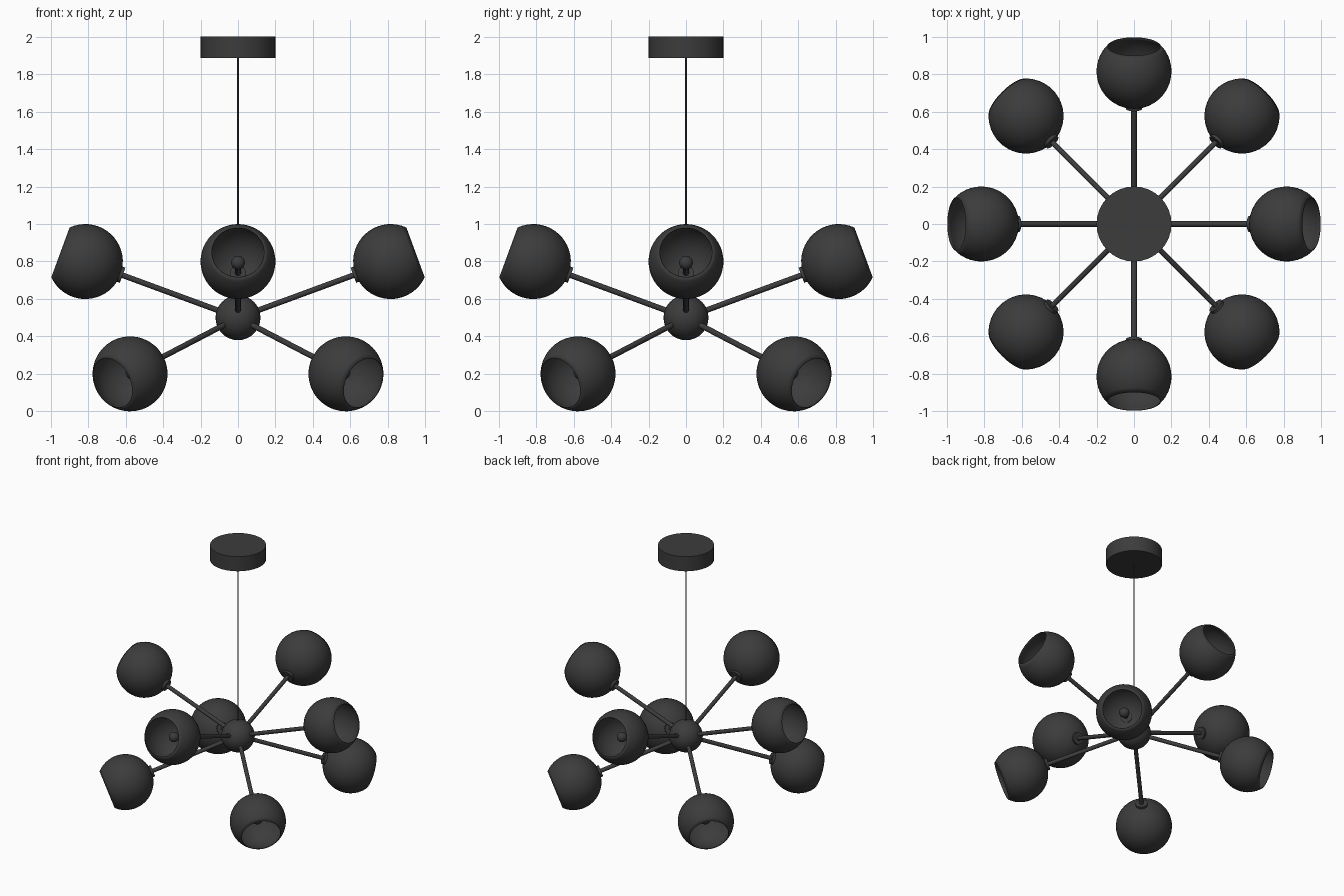
import bpy, bmesh, math
from mathutils import Vector, Matrix

cube = bpy.data.objects.get("Cube")
if cube:
    bpy.data.objects.remove(cube, do_unlink=True)

HUB = Vector((0, 0, 0.5))
REACH = 0.868            # hub centre to shade centre
TILT = math.radians(20.2)
SHADE_R = 0.2

black = bpy.data.materials.new("matte_black")
black.use_nodes = True
COLOUR = (0.045, 0.045, 0.045, 1)
black.diffuse_color = COLOUR
black.node_tree.nodes["Principled BSDF"].inputs["Base Color"].default_value = COLOUR


def finish(bm, name):
    mesh = bpy.data.meshes.new(name)
    bm.to_mesh(mesh)
    bm.free()
    mesh.materials.append(black)
    return mesh


def ball(name, radius, segments=32, rings=16):
    bm = bmesh.new()
    bmesh.ops.create_uvsphere(bm, u_segments=segments, v_segments=rings, radius=radius)
    return finish(bm, name)


def rod(name, radius, z0, z1, segments=16):
    bm = bmesh.new()
    bmesh.ops.create_cone(bm, cap_ends=True, segments=segments, radius1=radius,
                          radius2=radius, depth=z1 - z0,
                          matrix=Matrix.Translation((0, 0, (z0 + z1) / 2)))
    return finish(bm, name)


def open_shade(name):
    # Globe cut open at 45 degrees from its axis
    bm = bmesh.new()
    bmesh.ops.create_uvsphere(bm, u_segments=48, v_segments=24, radius=SHADE_R)
    rim = SHADE_R * math.cos(math.pi / 4) + 0.001
    bmesh.ops.delete(bm, geom=[v for v in bm.verts if v.co.z > rim], context='VERTS')
    return finish(bm, name)


def place(name, mesh, matrix=Matrix.Identity(4)):
    ob = bpy.data.objects.new(name, mesh)
    bpy.context.collection.objects.link(ob)
    ob.matrix_world = matrix
    bpy.ops.object.select_all(action='DESELECT')
    ob.select_set(True)
    bpy.context.view_layer.objects.active = ob
    bpy.ops.object.shade_smooth_by_angle(angle=math.radians(35))
    return ob


# Ceiling canopy, cord and central hub
place("ceiling_canopy", rod("ceiling_canopy", 0.2, 1.885, 2.0, 32))
place("cord", rod("cord", 0.005, 0.6, 1.89, 12))
place("hub", ball("hub", 0.12), Matrix.Translation(HUB))

# Meshes shared by all eight arms, built along +z
arm = rod("arm", 0.015, 0.05, REACH - 0.02)
collar = rod("collar", 0.043, REACH - 0.212, REACH - 0.18, 24)
shade = open_shade("shade")
bulb = ball("bulb", 0.037, 24, 12)

# Arms alternate: raised on the axes, lowered on the diagonals
for i in range(8):
    pitch = TILT if i % 2 == 0 else -TILT
    yaw = i * math.pi / 4
    direction = Vector((math.cos(yaw) * math.cos(pitch),
                        math.sin(yaw) * math.cos(pitch), math.sin(pitch)))
    aim = Matrix.Translation(HUB) @ direction.to_track_quat('Z', 'Y').to_matrix().to_4x4()
    at_shade = aim @ Matrix.Translation((0, 0, REACH))
    place(f"arm_{i + 1}", arm, aim)
    place(f"collar_{i + 1}", collar, aim)
    place(f"bulb_{i + 1}", bulb, aim @ Matrix.Translation((0, 0, REACH - 0.02)))
    globe = place(f"shade_{i + 1}", shade, at_shade)
    wall = globe.modifiers.new("wall", 'SOLIDIFY')
    wall.thickness = 0.004
    wall.offset = -1
